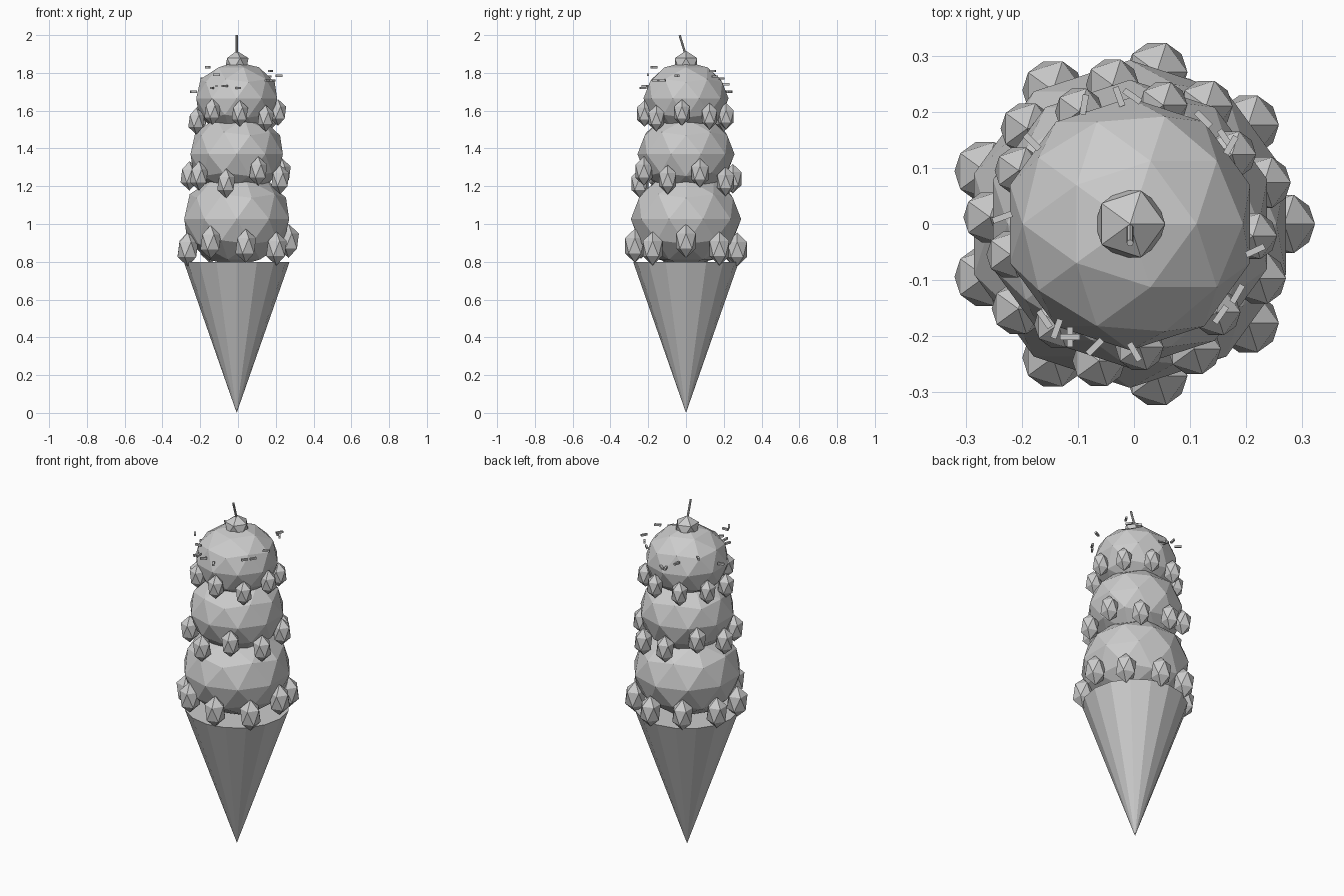
import bpy
from math import radians, cos, sin, pi

cube = bpy.data.objects.get("Cube")
if cube:
    bpy.data.objects.remove(cube, do_unlink=True)

AXIS = -0.007  # x of the cone's axis

grey = bpy.data.materials.new("plain_grey")
grey.use_nodes = True
colour = (0.6, 0.6, 0.6, 1)
grey.diffuse_color = colour
grey.node_tree.nodes["Principled BSDF"].inputs["Base Color"].default_value = colour


def finish(name, scale=(1, 1, 1)):
    """Name, scale and colour the newest primitive."""
    obj = bpy.context.object
    obj.name = name
    obj.scale = scale
    obj.data.materials.append(grey)
    return obj


def ball(name, detail, radius, place, stretch):
    bpy.ops.mesh.primitive_ico_sphere_add(
        subdivisions=detail, radius=radius, location=place)
    return finish(name, (1, 1, stretch))


def around(radius, angle, z):
    return (AXIS + radius * cos(angle), radius * sin(angle), z)


# Cone, point down
bpy.ops.mesh.primitive_cone_add(
    vertices=16, radius1=0, radius2=0.28, depth=0.8, location=(AXIS, 0, 0.4))
finish("cone")

# Scoops: height, radius, drip ring radius, drip size, drip heights
scoops = [
    (1.026, 0.292, 0.275, 0.061,
     (0.91, 0.87, 0.865, 0.88, 0.87, 0.865, 0.905, 0.885, 0.87)),
    (1.37, 0.257, 0.25, 0.053,
     (1.27, 1.225, 1.24, 1.3, 1.255, 1.255, 1.215, 1.28, 1.235)),
    (1.665, 0.225, 0.22, 0.048,
     (1.57, 1.57, 1.56, 1.56, 1.545, 1.595, 1.585, 1.56, 1.59)),
]
for level, (z, radius, ring, size, heights) in enumerate(scoops):
    ball(f"scoop_{level + 1}", 2, radius, (AXIS, 0, z), 0.86)
    # Drips hang in an evenly spaced ring, turned a little on each scoop
    for i, height in enumerate(heights):
        angle = 2 * pi * i / len(heights) + 0.3 * level
        ball(f"drip_{level + 1}_{i + 1}", 1, size,
             around(ring, angle, height), 1.47)

# Sprinkles: angle round the top scoop, height, spin
sprinkles = [
    (-88, 1.72, -60), (-106, 1.73, 45), (-118, 1.73, 90), (-118, 1.79, 0),
    (-125, 1.72, 70), (-132, 1.83, -55), (177, 1.70, 20), (-45, 1.76, 55),
    (-33, 1.76, 60), (-12, 1.785, 25), (111, 1.74, 80), (95, 1.70, -70),
    (89, 1.70, -35), (55, 1.77, -45), (42, 1.78, -55), (38, 1.81, 60),
    (140, 1.77, -45),
]
for i, (angle, z, spin) in enumerate(sprinkles):
    bpy.ops.mesh.primitive_cube_add(
        size=1, location=around(0.228, radians(angle), z),
        rotation=(0, 0, radians(spin)))
    finish(f"sprinkle_{i + 1}", (0.036, 0.011, 0.011))

# Cherry and its leaning stem
ball("cherry", 1, 0.07, (AXIS, 0, 1.847), 1)
bpy.ops.mesh.primitive_cylinder_add(
    vertices=8, radius=0.006, depth=0.12,
    location=(AXIS, -0.016, 1.942), rotation=(0.3, 0, 0))
finish("cherry_stem")
